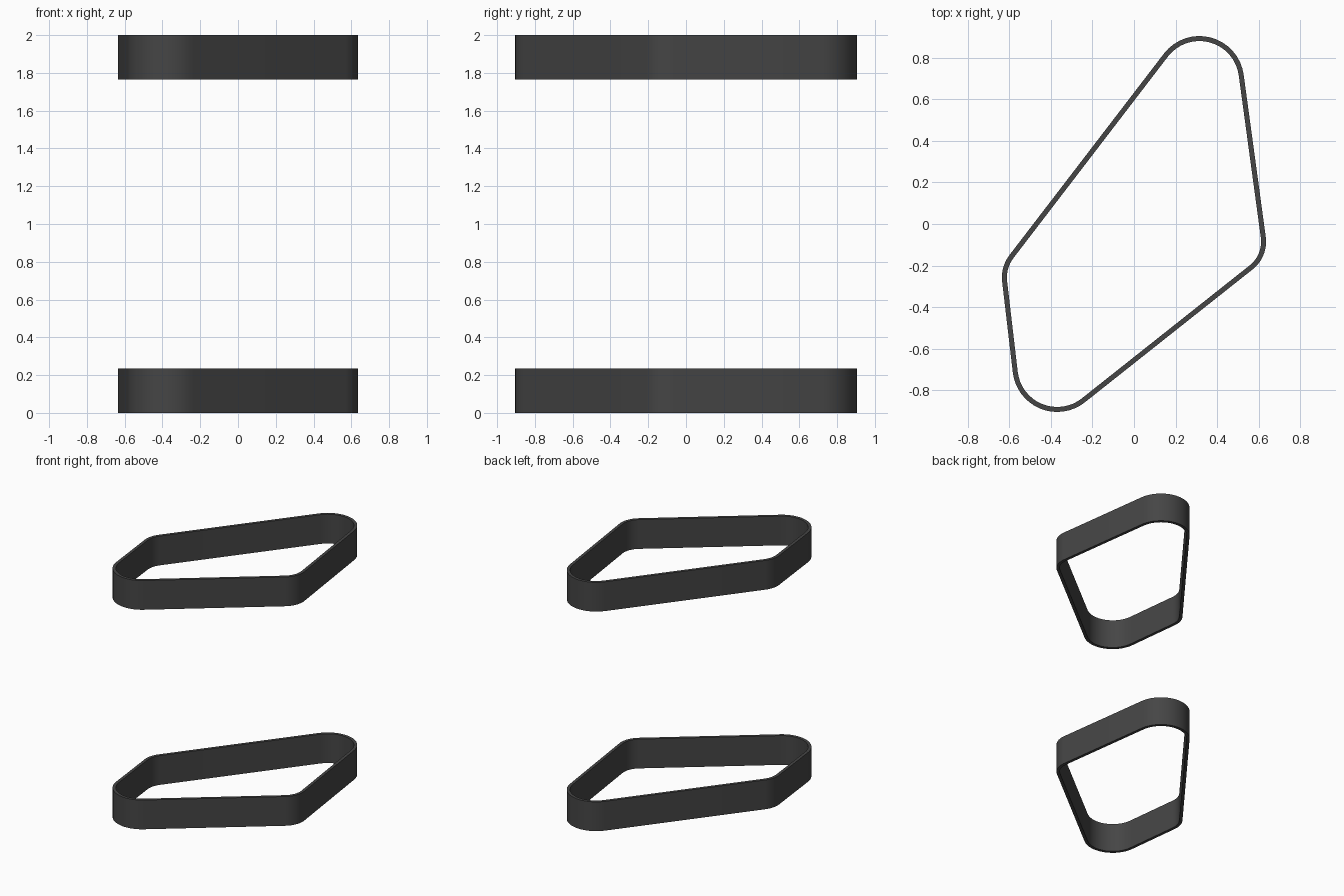
import bpy, bmesh, math

if "Cube" in bpy.data.objects:
    bpy.data.objects.remove(bpy.data.objects["Cube"])

# Corner arcs of the band, counter-clockwise: centre x, centre y, outer radius
CORNERS = [(0.315, 0.69, 0.215), (-0.456, -0.258, 0.18),
           (-0.37, -0.69, 0.215), (0.466, -0.085, 0.17)]
THICKNESS = 0.024
HEIGHT = 0.235
SEGMENTS = 16


def outline(inset):
    """Closed loop of points wrapped tangentially around the corner arcs."""
    normals = []
    for i, (x1, y1, r1) in enumerate(CORNERS):
        x2, y2, r2 = CORNERS[(i + 1) % len(CORNERS)]
        dx, dy = x2 - x1, y2 - y1
        normals.append(math.atan2(dy, dx) - math.pi / 2
                       + math.asin((r1 - r2) / math.hypot(dx, dy)))
    points = []
    for i, (x, y, r) in enumerate(CORNERS):
        start = normals[i - 1]
        sweep = (normals[i] - start) % (2 * math.pi)
        for k in range(SEGMENTS + 1):
            a = start + sweep * k / SEGMENTS
            points.append((x + (r - inset) * math.cos(a),
                           y + (r - inset) * math.sin(a)))
    return points


def make_band(name, z0, material):
    bm = bmesh.new()
    outer, inner = outline(0), outline(THICKNESS)
    # Rectangular cross-section swept round the loop
    loops = [[bm.verts.new((x, y, z)) for x, y in pts]
             for pts, z in ((outer, z0), (outer, z0 + HEIGHT),
                            (inner, z0 + HEIGHT), (inner, z0))]
    n = len(outer)
    for s in range(4):
        a, b = loops[s], loops[(s + 1) % 4]
        for i in range(n):
            j = (i + 1) % n
            bm.faces.new((a[i], a[j], b[j], b[i]))
    bmesh.ops.recalc_face_normals(bm, faces=bm.faces)
    mesh = bpy.data.meshes.new(name)
    bm.to_mesh(mesh)
    bm.free()
    mesh.materials.append(material)
    obj = bpy.data.objects.new(name, mesh)
    bpy.context.collection.objects.link(obj)
    bpy.ops.object.select_all(action='DESELECT')
    obj.select_set(True)
    bpy.context.view_layer.objects.active = obj
    bpy.ops.object.shade_smooth_by_angle(angle=math.radians(30))


dark = bpy.data.materials.new("dark_grey")
dark.diffuse_color = (0.06, 0.06, 0.06, 1)
dark.use_nodes = True
dark.node_tree.nodes["Principled BSDF"].inputs["Base Color"].default_value = dark.diffuse_color

# Two identical bands, one at the floor and one at the top
make_band("lower_band", 0.0, dark)
make_band("upper_band", 2.0 - HEIGHT, dark)
